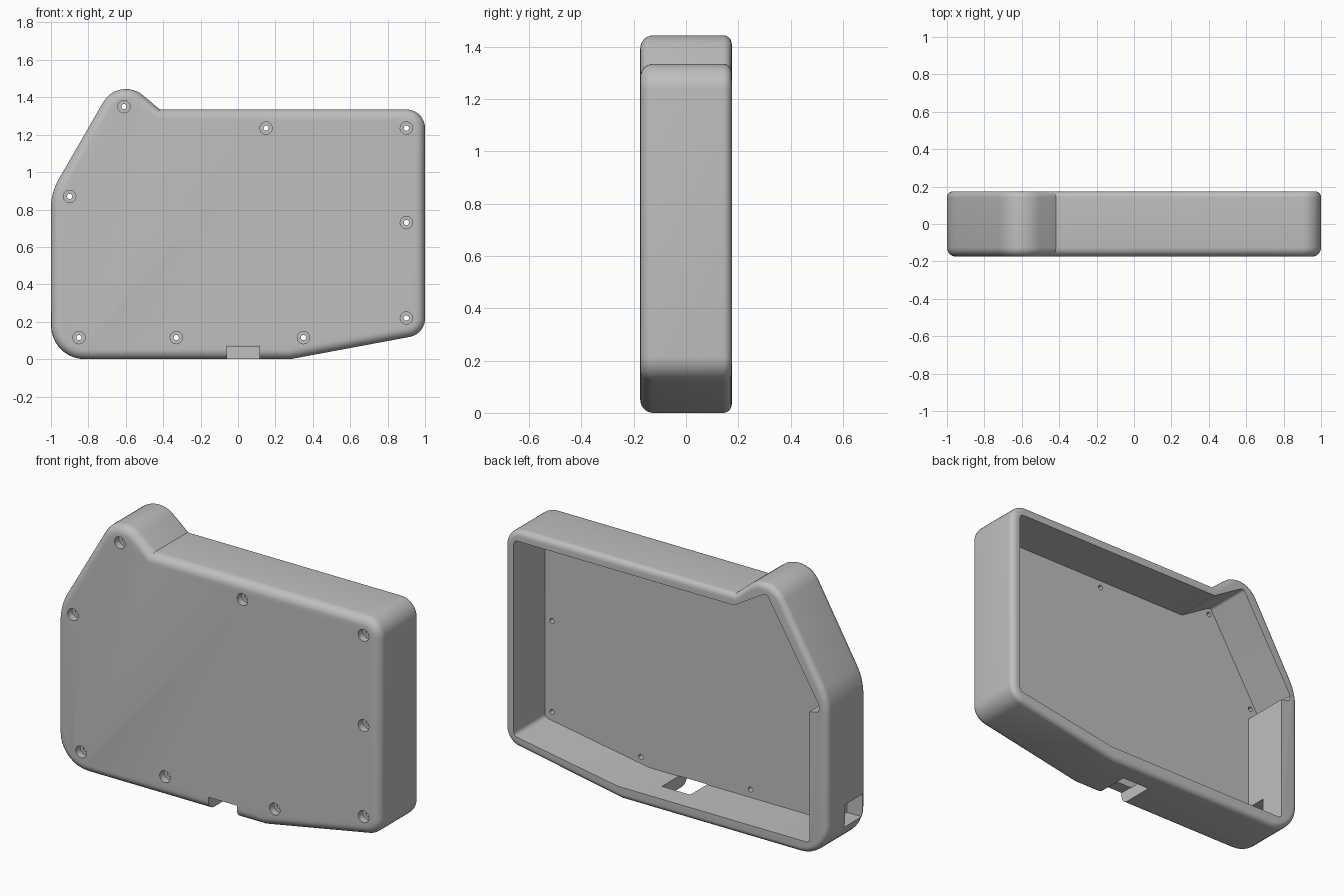
import bpy, bmesh, math
from mathutils import Vector

if "Cube" in bpy.data.objects:
    bpy.data.objects.remove(bpy.data.objects["Cube"])

FRONT, BACK, FLOOR = -0.175, 0.175, -0.10

grey = bpy.data.materials.new("plain grey")
grey.use_nodes = True
grey.diffuse_color = (0.52, 0.52, 0.52, 1)
grey.node_tree.nodes["Principled BSDF"].inputs["Base Color"].default_value = (0.52, 0.52, 0.52, 1)


def rounded(corners, steps=9):
    """Turn (x, z, radius) corners into an outline with arcs."""
    out = []
    for i, (x, z, r) in enumerate(corners):
        p = Vector((x, z))
        if r == 0:
            out.append(p)
            continue
        a = (Vector(corners[i - 1][:2]) - p).normalized()
        b = (Vector(corners[(i + 1) % len(corners)][:2]) - p).normalized()
        half = a.angle(b) / 2
        centre = p + (a + b).normalized() * (r / math.sin(half))
        start = p + a * (r / math.tan(half)) - centre
        end = p + b * (r / math.tan(half)) - centre
        sweep = math.pi - 2 * half
        for k in range(steps + 1):
            t = k / steps
            out.append(centre + (start * math.sin((1 - t) * sweep)
                                 + end * math.sin(t * sweep)) / math.sin(sweep))
    return out


def prism(name, outline, y0, y1, front_fillet=0, back_fillet=0):
    """Extrude an x-z outline along y, optionally rounding its rims."""
    bm = bmesh.new()
    verts = [bm.verts.new((x, y0, z)) for x, z in outline]
    face = bm.faces.new(verts)
    ext = bmesh.ops.extrude_face_region(bm, geom=[face])
    bmesh.ops.translate(bm, vec=(0, y1 - y0, 0),
                        verts=[g for g in ext["geom"] if isinstance(g, bmesh.types.BMVert)])
    bmesh.ops.recalc_face_normals(bm, faces=bm.faces)
    for y, size in ((y0, front_fillet), (y1, back_fillet)):
        if size:
            rim = [e for e in bm.edges if all(abs(v.co.y - y) < 1e-5 for v in e.verts)]
            bmesh.ops.bevel(bm, geom=rim, offset=size, offset_type='OFFSET',
                            segments=7, profile=0.5, affect='EDGES', clamp_overlap=False)
    bmesh.ops.recalc_face_normals(bm, faces=bm.faces)
    mesh = bpy.data.meshes.new(name)
    bm.to_mesh(mesh)
    bm.free()
    obj = bpy.data.objects.new(name, mesh)
    bpy.context.collection.objects.link(obj)
    mesh.materials.append(grey)
    return obj


def box(name, x0, x1, y0, y1, z0, z1):
    return prism(name, [(x0, z0), (x1, z0), (x1, z1), (x0, z1)], y0, y1)


def disc(x, z, r, n=24):
    return [(x + r * math.cos(math.tau * k / n), z + r * math.sin(math.tau * k / n))
            for k in range(n)]


# Outer body with a raised hump at one top corner
outer = rounded([(-1, 0, 0.18), (0.28, 0, 0), (1, 0.134, 0.1), (1, 1.335, 0.1),
                 (-0.418, 1.335, 0), (-0.637, 1.519, 0.14), (-1, 0.89, 0.3)])
case = prism("case_shell", outer, FRONT, BACK, 0.05, 0.033)

# Cavity open at the back, with a thicker lower side wall
inner = rounded([(-0.888, 0.07, 0.02), (0.3, 0.07, 0), (0.945, 0.18, 0.025),
                 (0.945, 1.275, 0.025), (-0.42, 1.275, 0), (-0.62, 1.395, 0.02),
                 (-0.95, 0.85, 0), (-0.94, 0.815, 0), (-0.888, 0.805, 0)], 5)
cutters = [prism("cavity_cutter", inner, FLOOR, BACK + 0.1),
           box("bottom_notch_cutter", -0.06, 0.115, FRONT - 0.1, 0.048, -0.1, 0.072),
           box("side_port_cutter", -1.1, -0.8, -0.09, 0.02, 0.125, 0.255),
           box("side_port_outer_cutter", -1.1, -0.9, -0.138, 0.02, 0.125, 0.255)]

# Counterbored screw holes in the front
for x, z in ((-0.61, 1.35), (0.15, 1.235), (0.9, 1.235), (0.9, 0.73), (0.9, 0.22),
             (0.35, 0.115), (-0.33, 0.115), (-0.85, 0.115), (-0.9, 0.87)):
    cutters.append(prism("counterbore_cutter", disc(x, z, 0.033), FRONT - 0.1, FRONT + 0.04))
    cutters.append(prism("screw_hole_cutter", disc(x, z, 0.014), FRONT - 0.1, FLOOR + 0.05))

bpy.ops.object.select_all(action='DESELECT')
bpy.context.view_layer.objects.active = case
case.select_set(True)
for cutter in cutters:
    mod = case.modifiers.new("cut", 'BOOLEAN')
    mod.operation, mod.solver, mod.object = 'DIFFERENCE', 'EXACT', cutter
    bpy.ops.object.modifier_apply(modifier=mod.name)
    bpy.data.objects.remove(cutter)

bpy.ops.object.shade_smooth_by_angle(angle=math.radians(25))
